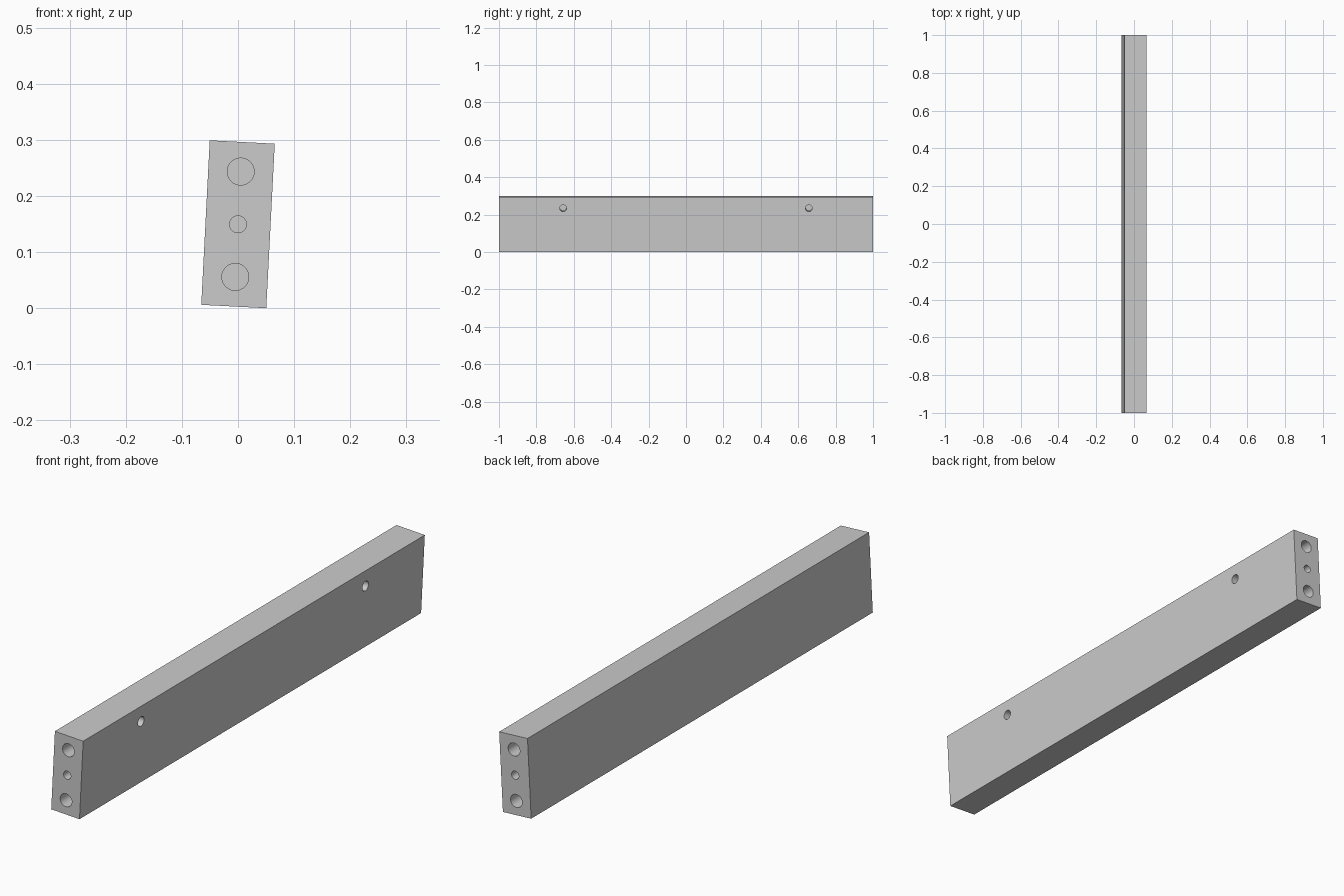
import bpy, math
from mathutils import Matrix

if "Cube" in bpy.data.objects:
    bpy.data.objects.remove(bpy.data.objects["Cube"])

W, L, H = 0.116, 2.0, 0.2935
TILT = math.radians(2.95)

# Rail body
bpy.ops.mesh.primitive_cube_add(size=1)
rail = bpy.context.object
rail.name = "rail"
rail.data.transform(Matrix.Diagonal((W, L, H, 1)))


def drill(radius, depth, loc, rot):
    """Cut a blind round hole centred on a face of the rail."""
    bpy.ops.mesh.primitive_cylinder_add(vertices=48, radius=radius, depth=depth * 2,
                                        location=loc, rotation=rot)
    cutter = bpy.context.object
    cutter.name = "drill_cutter"
    cutter.hide_render = True
    mod = rail.modifiers.new("hole", 'BOOLEAN')
    mod.operation = 'DIFFERENCE'
    mod.solver = 'EXACT'
    mod.object = cutter
    bpy.context.view_layer.objects.active = rail
    bpy.ops.object.modifier_apply(modifier=mod.name)
    bpy.data.objects.remove(cutter)


for side in (-1, 1):
    # Two dowel holes and a bolt hole in each end
    for z, r in ((-0.094, 0.024), (0, 0.015), (0.094, 0.024)):
        drill(r, 0.15, (0, side * L / 2, z), (math.pi / 2, 0, 0))
    # Fixing hole in the right face
    drill(0.018, 0.08, (W / 2, side * 0.657, 0.088), (0, math.pi / 2, 0))

# Lean the rail and stand it on the floor
rail.data.transform(Matrix.Rotation(TILT, 4, 'Y'))
low = min(v.co.z for v in rail.data.vertices)
rail.data.transform(Matrix.Translation((0, 0, -low)))

bpy.ops.object.select_all(action='DESELECT')
rail.select_set(True)
bpy.context.view_layer.objects.active = rail
bpy.ops.object.shade_smooth_by_angle(angle=math.radians(30))
